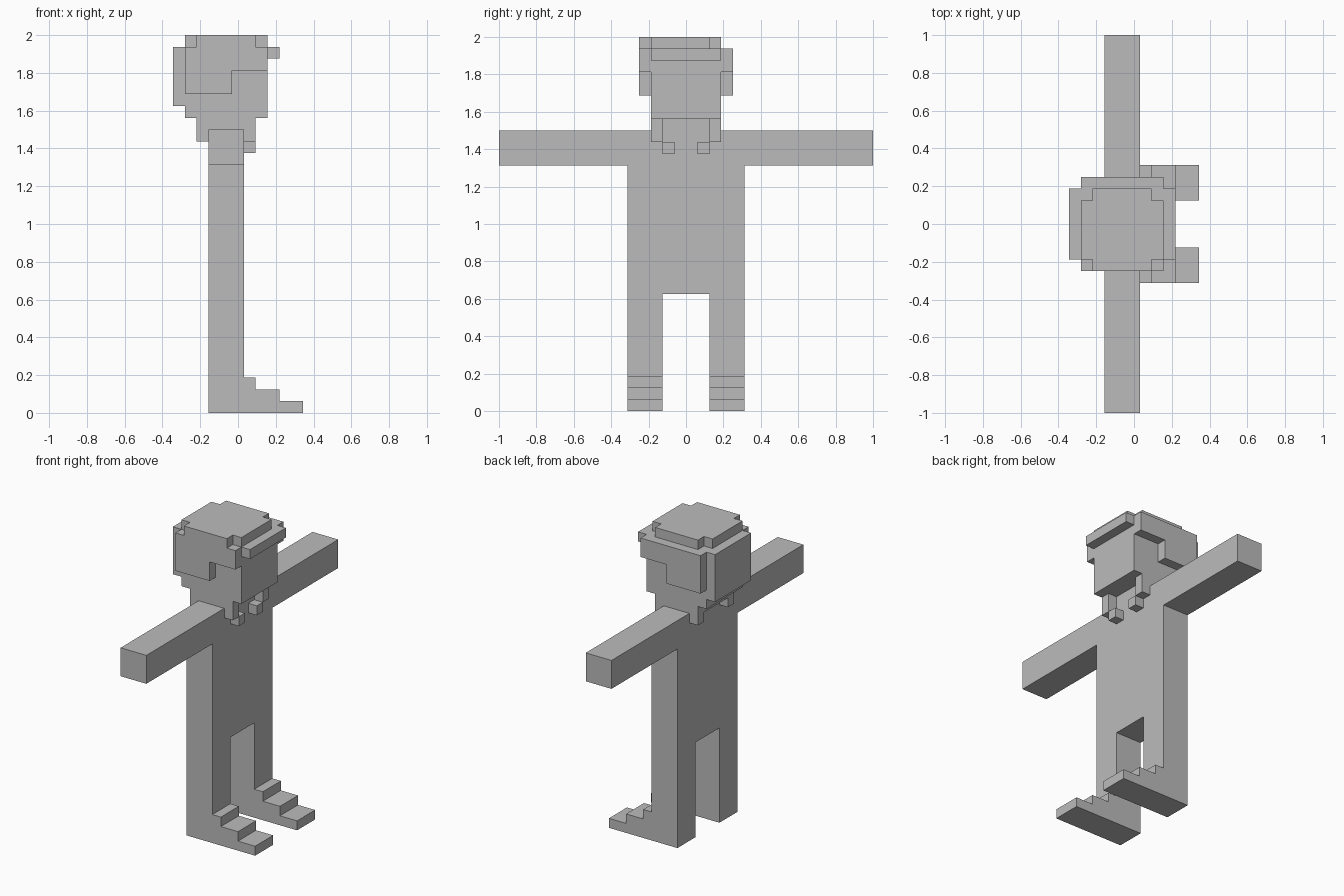
import bpy
import bmesh
from mathutils import Vector

UNIT = 1 / 16          # edge of one block
X_SHIFT = -5.5         # block columns are counted from the back of the head

if "Cube" in bpy.data.objects:
    bpy.data.objects.remove(bpy.data.objects["Cube"], do_unlink=True)

grey = bpy.data.materials.new("plain grey")
grey.use_nodes = True
grey.diffuse_color = (0.5, 0.5, 0.5, 1)
grey.node_tree.nodes["Principled BSDF"].inputs["Base Color"].default_value = grey.diffuse_color


def blocks(name, *boxes, mirrored=False):
    """Make one part from boxes given as x, y and z ranges in blocks."""
    bm = bmesh.new()
    for xs, ys, zs in boxes:
        low, high = map(Vector, zip(xs, ys, zs))
        shift = Vector((X_SHIFT, 0, 0))
        made = bmesh.ops.create_cube(bm, size=1)["verts"]
        for v in made:
            middle = (low + high) / 2 + shift
            v.co = (middle + v.co * (high - low)) * UNIT
    mesh = bpy.data.meshes.new(name)
    bm.to_mesh(mesh)
    bm.free()
    mesh.materials.append(grey)
    obj = bpy.data.objects.new(name, mesh)
    bpy.context.collection.objects.link(obj)
    if mirrored:
        mod = obj.modifiers.new("mirror", "MIRROR")
        mod.use_axis = (False, True, False)
        mod.use_mirror_merge = False
    return obj


body = (3, 6)          # depth shared by torso, arms and legs
leg = (2, 5)
cheek = (3, 4)

# Body and limbs
blocks("torso", (body, (-5, 5), (10, 24)))
blocks("arms", (body, (5, 16), (21, 24)), mirrored=True)
blocks("legs", (body, leg, (0, 10)), mirrored=True)
blocks("stepped_feet",
       *[((6, toe), leg, (z, z + 1)) for z, toe in enumerate((11, 9, 7))],
       mirrored=True)

# Head
blocks("head", ((1, 8), (-3, 3), (25, 31)))
blocks("neck", ((2, 6), (-2, 2), (24, 25)))
blocks("jaw_sides", ((2, 7), (2, 3), (23, 25)), mirrored=True)
blocks("chin_tufts", ((6, 7), (1, 2), (22, 23)), mirrored=True)

# Hair, slightly lopsided at the crown
blocks("side_hair", ((1, 5), cheek, (27, 31)), ((5, 8), cheek, (29, 31)), mirrored=True)
blocks("back_hair", ((0, 1), (-3, 3), (26, 31)))
blocks("fringe", ((8, 9), (-3, 3), (30, 31)))
crown = (31, 32)
blocks("crown", ((1, 8), (-3, 2), crown),
       ((2, 7), (-4, -3), crown), ((2, 7), (2, 3), crown))
